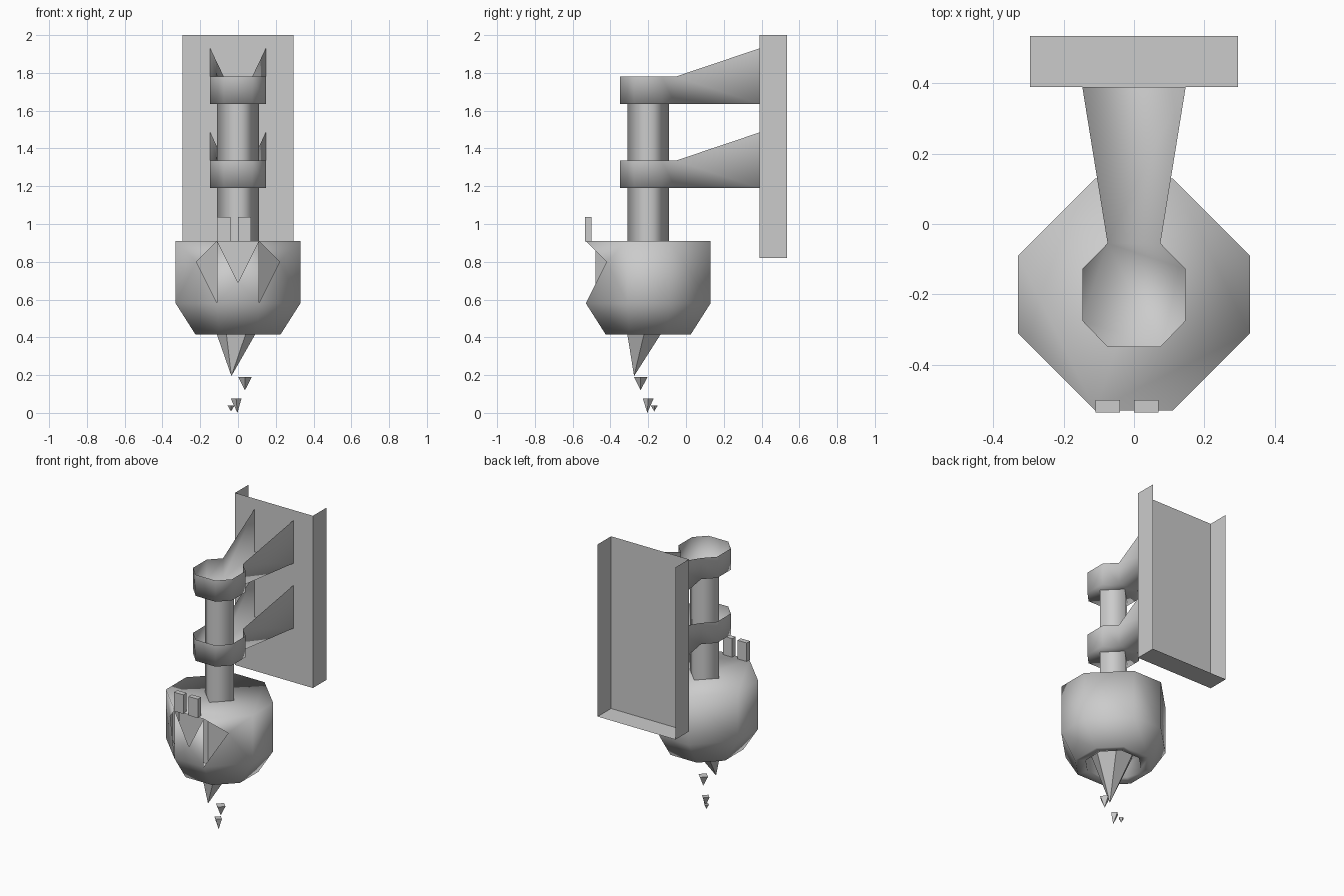
import bpy
from math import sin, cos, pi

if "Cube" in bpy.data.objects:
    bpy.data.objects.remove(bpy.data.objects["Cube"])

CY = -0.2  # y of the pole axis


def make(name, verts, faces, angle=180):
    me = bpy.data.meshes.new(name)
    me.from_pydata(verts, [], faces)
    me.update()
    ob = bpy.data.objects.new(name, me)
    bpy.context.collection.objects.link(ob)
    bpy.ops.object.select_all(action='DESELECT')
    ob.select_set(True)
    bpy.context.view_layer.objects.active = ob
    bpy.ops.object.mode_set(mode='EDIT')
    bpy.ops.mesh.select_all(action='SELECT')
    bpy.ops.mesh.normals_make_consistent(inside=False)
    bpy.ops.object.mode_set(mode='OBJECT')
    bpy.ops.object.shade_smooth_by_angle(angle=angle * pi / 180)
    return ob


def octagon(a, b, z):
    """Octagon with half width a and flat half length b."""
    pts = [(b, -a), (a, -b), (a, b), (b, a), (-b, a), (-a, b), (-a, -b), (-b, -a)]
    return [(x, y + CY, z) for x, y in pts]


def spike(name, x, y, r, top, tip, n=4):
    """Downward pointing pyramid with a closed top."""
    vs = [(x + r * cos(2 * pi * i / n), y + r * sin(2 * pi * i / n), top) for i in range(n)]
    vs.append(tip)
    make(name, vs, [tuple(range(n))] + [(i, (i + 1) % n, n) for i in range(n)], 40)


# wall plate: thin front panel with side and bottom flanges
X, F, B, Z0, Z1 = 0.295, 0.39, 0.535, 0.82, 2.0
make("wall_plate",
     [(-X, F, Z0), (X, F, Z0), (X, F, Z1), (-X, F, Z1),
      (-X, B, Z0), (X, B, Z0), (X, B, Z1), (-X, B, Z1)],
     [(0, 1, 2, 3), (1, 5, 6, 2), (0, 3, 7, 4), (0, 4, 5, 1)], 60)


# brackets: open-topped trays, octagonal at the pole and flared at the wall
def bracket(name, z):
    outline = [(0.147, 0.39), (0.075, -0.055), (0.147, -0.128), (0.147, -0.275), (0.075, -0.35)]
    outline += [(-x, y) for x, y in reversed(outline)]
    n = len(outline)
    low = [(x, y, z) for x, y in outline]
    high = [(x, y, z + (0.295 if y > 0.3 else 0.145)) for x, y in outline]
    walls = [(i, i + 1, n + i + 1, n + i) for i in range(n - 1)]
    floor = [(0, 1, 8, 9), tuple(range(1, 9))]
    make(name, low + high, walls + floor)


bracket("upper_bracket", 1.635)
bracket("lower_bracket", 1.19)

# four-sided pole
r = 0.11
ring = [(r, CY), (0, CY + r), (-r, CY), (0, CY - r)]
make("pole", [(x, y, z) for z in (0.91, 1.64) for x, y in ring],
     [(i, (i + 1) % 4, 4 + (i + 1) % 4, 4 + i) for i in range(4)])

# upside-down skull: octagonal shell with eye and nose openings
rings = (octagon(0.33, 0.11, 0.91) + octagon(0.33, 0.11, 0.58)
         + octagon(0.225, 0.1, 0.415) + octagon(0.165, 0.07, 0.425)
         + octagon(0.165, 0.07, 0.52))
eye_r, eye_l, nose = 40, 41, 42
verts = rings + [(0.22, -0.42, 0.8), (-0.22, -0.42, 0.8), (0, -0.53, 0.69)]
faces = [tuple(range(8)), tuple(range(32, 40))]
faces += [(i, i + 1, 9 + i, 8 + i) for i in range(1, 6)]
for k in (8, 16, 24):
    faces += [(k + i, k + (i + 1) % 8, k + 8 + (i + 1) % 8, k + 8 + i) for i in range(8)]
faces += [(0, eye_r, 1), (1, eye_r, 9), (eye_r, 8, 9),
          (7, 6, eye_l), (6, 14, eye_l), (eye_l, 14, 15),
          (7, 15, nose), (15, 8, nose), (8, 0, nose)]
make("skull", verts, faces)

# backing wall seen behind the openings
back = [(-0.28, -0.31), (-0.11, -0.48), (0.11, -0.48), (0.28, -0.31)]
make("socket_backing", [(x, y, z) for z in (0.58, 0.91) for x, y in back],
     [(i, i + 1, 5 + i, 4 + i) for i in range(3)], 30)

# two teeth
for i, x in enumerate((-0.11, 0.0)):
    bpy.ops.mesh.primitive_cube_add(size=1, location=(x + 0.035, -0.518, 0.972))
    t = bpy.context.object
    t.name = f"tooth_{i + 1}"
    t.scale = (0.07, 0.035, 0.13)

# hanging spike and falling drips
spike("hanging_spike", 0.0, CY, 0.145, 0.51, (-0.035, -0.275, 0.195), 6)
spike("drip_large", 0.037, -0.24, 0.036, 0.19, (0.037, -0.24, 0.12))
spike("drip_medium", -0.01, -0.2, 0.028, 0.075, (-0.003, -0.205, 0.0))
spike("drip_small", -0.037, -0.168, 0.019, 0.04, (-0.037, -0.168, 0.008))
